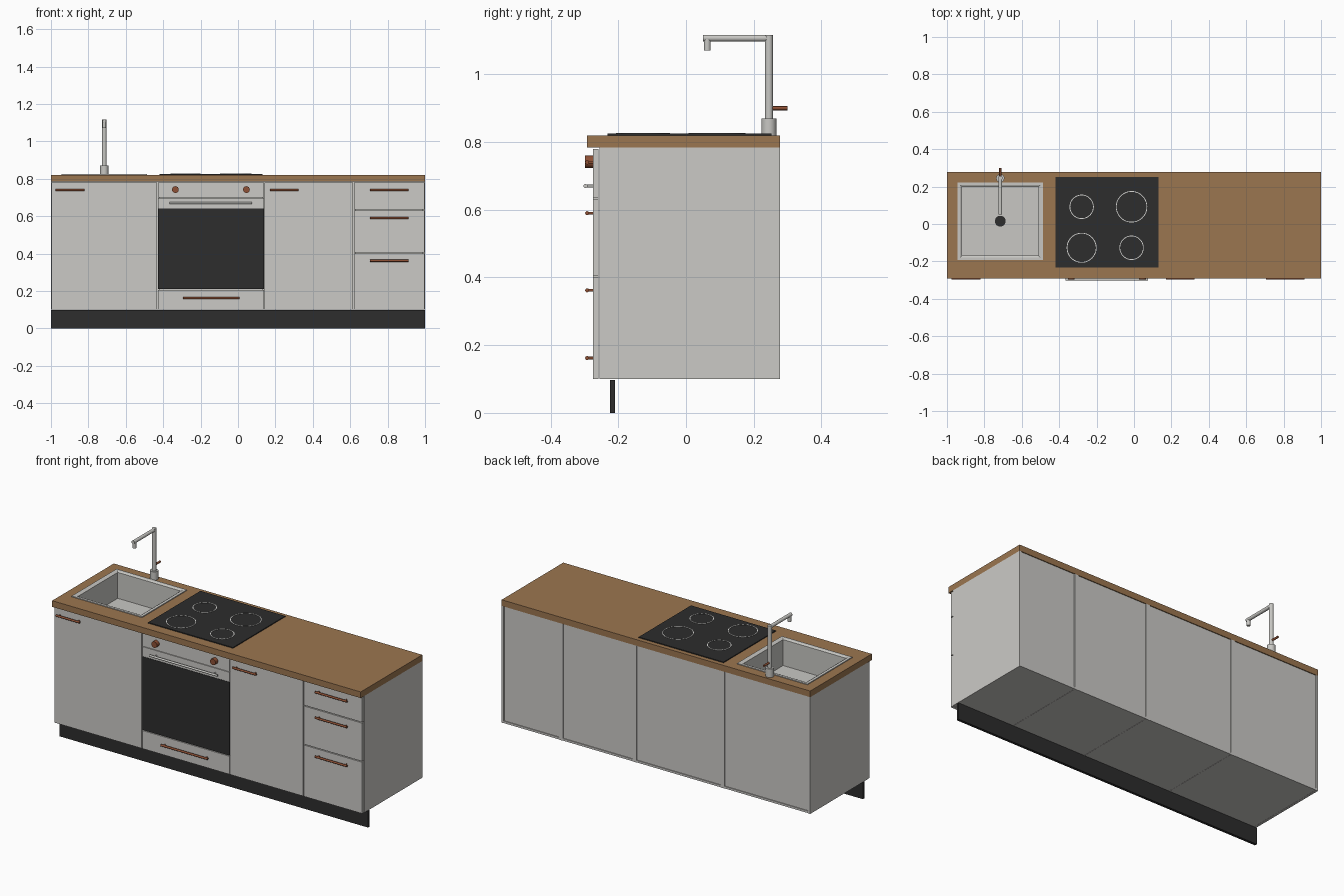
import bpy, bmesh, math
from mathutils import Vector

if "Cube" in bpy.data.objects:
    bpy.data.objects.remove(bpy.data.objects["Cube"])


def material(name, r, g, b):
    m = bpy.data.materials.new(name)
    m.diffuse_color = (r, g, b, 1)
    m.use_nodes = True
    m.node_tree.nodes["Principled BSDF"].inputs["Base Color"].default_value = m.diffuse_color
    return m


GREY = material("light grey laminate", 0.60, 0.59, 0.565)
WOOD = material("oak wood", 0.33, 0.18, 0.08)
BLACK = material("black", 0.026, 0.026, 0.026)
COPPER = material("copper", 0.27, 0.08, 0.035)
STEEL = material("steel", 0.58, 0.575, 0.55)
WHITE = material("white marking", 0.72, 0.72, 0.70)


def finish(bm, name, mat, smooth=False):
    bmesh.ops.recalc_face_normals(bm, faces=bm.faces[:])
    me = bpy.data.meshes.new(name)
    bm.to_mesh(me)
    bm.free()
    ob = bpy.data.objects.new(name, me)
    bpy.context.collection.objects.link(ob)
    me.materials.append(mat)
    if smooth:
        bpy.ops.object.select_all(action='DESELECT')
        ob.select_set(True)
        bpy.context.view_layer.objects.active = ob
        bpy.ops.object.shade_smooth_by_angle(angle=math.radians(40))
    return ob


def add_box(bm, x0, x1, y0, y1, z0, z1):
    vs = bmesh.ops.create_cube(bm, size=1)["verts"]
    for v in vs:
        v.co = (x1 if v.co.x > 0 else x0, y1 if v.co.y > 0 else y0,
                z1 if v.co.z > 0 else z0)


def boxes(name, mat, *items):
    bm = bmesh.new()
    for it in items:
        add_box(bm, *it)
    return finish(bm, name, mat)


def add_rod(bm, a, b, r, n=24):
    a, b = Vector(a), Vector(b)
    d = b - a
    vs = bmesh.ops.create_cone(bm, cap_ends=True, segments=n, radius1=r,
                               radius2=r, depth=d.length)["verts"]
    q = d.to_track_quat('Z', 'Y')
    for v in vs:
        v.co = q @ v.co + (a + b) / 2


def rods(name, mat, *items):
    bm = bmesh.new()
    for it in items:
        add_rod(bm, *it)
    return finish(bm, name, mat, True)


def rect_loft(name, mat, loops):
    """Stack of rectangles (x0, x1, y0, y1, z) joined and capped at both ends."""
    bm = bmesh.new()
    rings = [[bm.verts.new(p) for p in ((x0, y0, z), (x1, y0, z), (x1, y1, z), (x0, y1, z))]
             for x0, x1, y0, y1, z in loops]
    for a, b in zip(rings, rings[1:]):
        for i in range(4):
            j = (i + 1) % 4
            bm.faces.new((a[i], a[j], b[j], b[i]))
    bm.faces.new(rings[0])
    bm.faces.new(rings[-1])
    return finish(bm, name, mat)


def front(name, x0, x1, z0, z1, mat=GREY):
    boxes(name, mat, (x0 + G, x1 - G, -0.275, -0.258, z0, z1))


def handle(name, x0, x1, z, mat=COPPER):
    rods(name, mat, ((x0, -0.292, z), (x1, -0.292, z), 0.006, 12),
         *[((x, -0.275, z), (x, -0.292, z), 0.004, 12) for x in (x0 + 0.015, x1 - 0.015)])


G = 0.002
BACK, TOP = 0.278, 0.784
T = 0.013
splits = (-1.0, -0.43, 0.14, 0.617, 1.0)
names = ("sink", "oven", "door", "drawer")

# Cabinet carcasses with inset back panels, and the plinth boards below
for n, a, b in zip(names, splits, splits[1:]):
    boxes(n + "_cabinet", GREY,
          (a, a + T, -0.255, BACK, 0.10, TOP),
          (b - T, b, -0.255, BACK, 0.10, TOP),
          (a + T, b - T, -0.255, BACK, 0.101, 0.10 + T),
          (a + T, b - T, BACK - 0.012, BACK - 0.005, 0.10 + T, TOP),
          (a + T, b - T, -0.255, -0.20, TOP - T, TOP))
    boxes(n + "_plinth", BLACK, (a, b, -0.225, -0.21, 0, 0.097))

# Doors
front("sink_door", splits[0], splits[1], 0.10, 0.78)
front("cupboard_door", splits[2], splits[3], 0.10, 0.78)
handle("sink_door_handle", -0.975, -0.822, 0.74)
handle("cupboard_door_handle", 0.17, 0.323, 0.74)

# Drawers
for i, (z0, z1, zh) in enumerate(((0.635, 0.78, 0.74), (0.406, 0.630, 0.59), (0.10, 0.401, 0.362))):
    front(f"drawer_front_{i + 1}", splits[3], splits[4], z0, z1)
    handle(f"drawer_handle_{i + 1}", 0.705, 0.912, zh)

# Oven: control panel, trim, glass, lower drawer, handles and knobs
front("oven_control_panel", splits[1], splits[2], 0.701, 0.78)
front("oven_trim", splits[1], splits[2], 0.641, 0.698)
front("oven_glass", splits[1], splits[2], 0.21, 0.640, BLACK)
front("oven_drawer", splits[1], splits[2], 0.10, 0.206)
handle("oven_drawer_handle", -0.295, 0.008, 0.162)
rods("oven_handle", STEEL, ((-0.365, -0.297, 0.67), (0.075, -0.297, 0.67), 0.006, 12),
     *[((x, -0.275, 0.67), (x, -0.297, 0.67), 0.004, 12) for x in (-0.335, 0.045)])
for side, x in (("left", -0.335), ("right", 0.045)):
    rods(side + "_knob", COPPER, ((x, -0.275, 0.742), (x, -0.298, 0.742), 0.018))

# Worktop pieces around the sink opening
W0, W1 = -0.292, BACK
HX0, HX1, HY0, HY1 = -0.925, -0.505, -0.175, 0.205
for n, x0, x1, y0, y1 in (("left", -1, HX0, W0, W1), ("front", HX0, HX1, W0, HY0),
                          ("rear", HX0, HX1, HY1, W1), ("main", HX1, 1, W0, W1)):
    boxes("worktop_" + n, WOOD, (x0, x1, y0, y1, TOP, 0.82))

# Sink with flat rim and basin, drawn as one closed shell
def grown(d, z):
    return (HX0 - d, HX1 + d, HY0 - d, HY1 + d, z)


rect_loft("sink_basin", STEEL, [grown(-0.002, 0.662), grown(-0.002, 0.820),
                                grown(0.018, 0.820), grown(0.018, 0.825),
                                grown(0.004, 0.825), grown(-0.006, 0.820),
                                grown(-0.006, 0.668)])
rods("sink_drain", BLACK, ((-0.715, 0.015, 0.667), (-0.715, 0.015, 0.672), 0.029))

# Tap
FX, FY = -0.715, 0.245
rods("tap_base", STEEL, ((FX, FY, 0.82), (FX, FY, 0.87), 0.022))
rods("tap_column", STEEL, ((FX, FY, 0.87), (FX, FY, 1.117), 0.012))
rods("tap_spout", STEEL, ((FX, FY, 1.107), (FX, 0.05, 1.107), 0.010))
rods("tap_nozzle", STEEL, ((FX, 0.063, 1.07), (FX, 0.063, 1.105), 0.010))
rods("tap_lever", COPPER, ((FX, FY + 0.008, 0.90), (FX, 0.30, 0.90), 0.006, 12))

# Hob plate and ring markings
boxes("hob", BLACK, (-0.42, 0.13, -0.232, 0.252, 0.82, 0.825))
for i, (x, y, r) in enumerate(((-0.28, 0.092, 0.065), (-0.013, 0.092, 0.084),
                               (-0.28, -0.127, 0.080), (-0.013, -0.127, 0.065))):
    bm = bmesh.new()
    n = 48
    loops = []
    for rad, z in ((r, 0.825), (r, 0.827), (r - 0.004, 0.827), (r - 0.004, 0.825)):
        loops.append([bm.verts.new((x + rad * math.cos(2 * math.pi * k / n),
                                    y + rad * math.sin(2 * math.pi * k / n), z))
                      for k in range(n)])
    for a, b in zip(loops, loops[1:] + loops[:1]):
        for k in range(n):
            j = (k + 1) % n
            bm.faces.new((a[k], a[j], b[j], b[k]))
    finish(bm, f"burner_ring_{i + 1}", WHITE, True)
